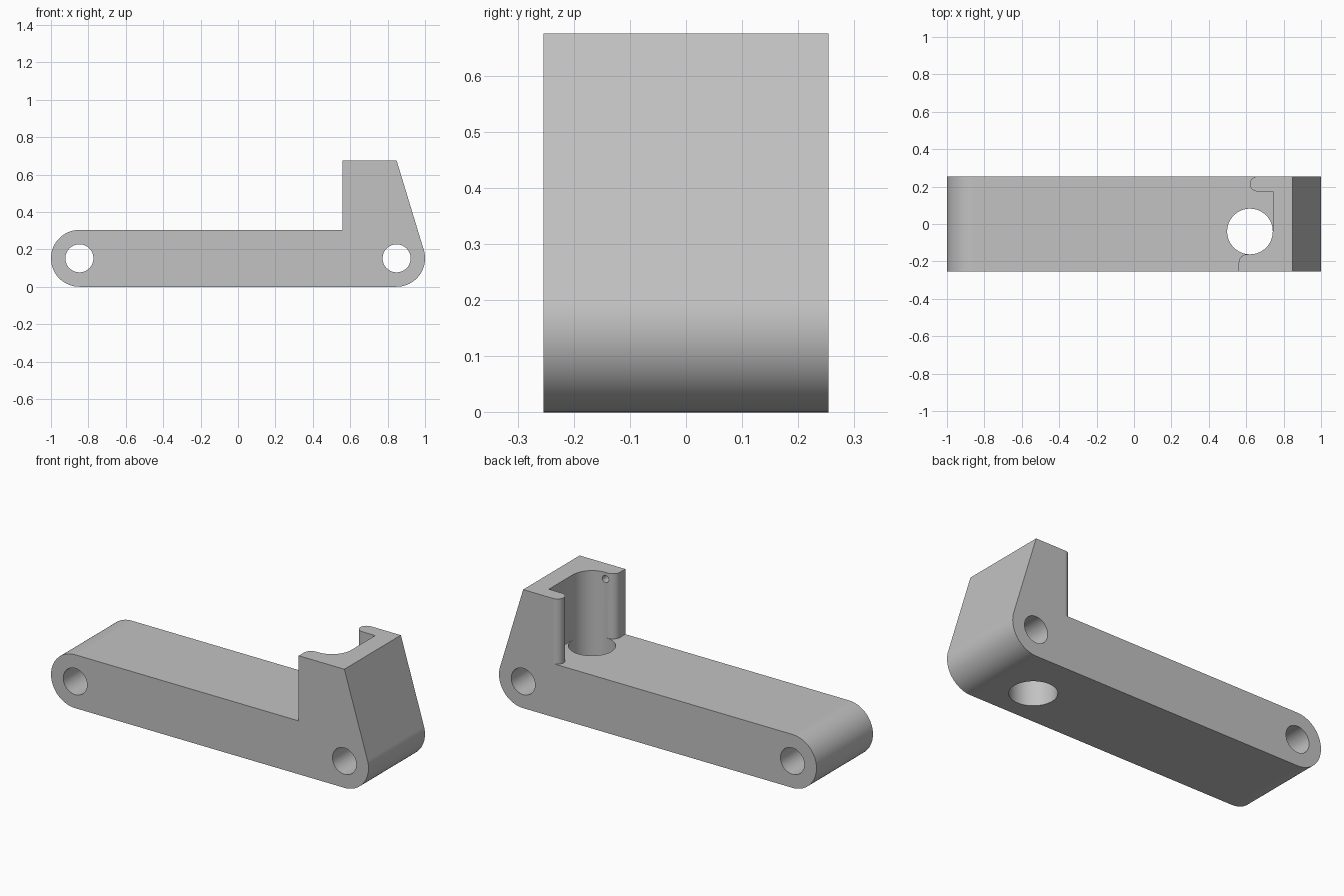
import bpy, bmesh
from math import sin, cos, acos, radians, degrees
from mathutils import Vector

cube = bpy.data.objects.get("Cube")
if cube:
    bpy.data.objects.remove(cube, do_unlink=True)

# Main dimensions
HALF_W = 0.254
R = 0.152            # end radius, bar is 2R thick
BAR_TOP = 2 * R
TOP = 0.675
LEFT_X, RIGHT_X = -0.848, 0.848
BORE = (0.62, -0.04)
BORE_R = 0.122

grey = bpy.data.materials.new("plain_grey")
grey.use_nodes = True
grey.diffuse_color = (0.54, 0.54, 0.54, 1)
grey.node_tree.nodes["Principled BSDF"].inputs["Base Color"].default_value = grey.diffuse_color


def arc(cx, cy, r, start, end, steps):
    angles = [radians(start + (end - start) * i / steps) for i in range(steps + 1)]
    return [(cx + r * cos(a), cy + r * sin(a)) for a in angles]


def prism(name, points, axis, low, high):
    """Extrude a 2D outline along y (outline in x, z) or z (outline in x, y)."""
    bm = bmesh.new()
    place = (lambda a, b: (a, low, b)) if axis == 'Y' else (lambda a, b: (a, b, low))
    face = bm.faces.new([bm.verts.new(place(*p)) for p in points])
    side = bmesh.ops.extrude_face_region(bm, geom=[face])["geom"]
    step = Vector((0, high - low, 0)) if axis == 'Y' else Vector((0, 0, high - low))
    bmesh.ops.translate(bm, vec=step, verts=[v for v in side if isinstance(v, bmesh.types.BMVert)])
    bmesh.ops.recalc_face_normals(bm, faces=bm.faces)
    mesh = bpy.data.meshes.new(name)
    bm.to_mesh(mesh)
    bm.free()
    mesh.materials.append(grey)
    obj = bpy.data.objects.new(name, mesh)
    bpy.context.collection.objects.link(obj)
    return obj


def round_cutter(name, cx, cy, r, axis, low, high, sides=64):
    return prism(name, arc(cx, cy, r, 0, 360, sides)[:-1], axis, low, high)


# Lever blank: rounded ends with a sloped back running up from the right end
slope = 90 - degrees(acos(R / (TOP - R)))
outline = [(LEFT_X, TOP)]
outline += arc(LEFT_X, R, R, 90, 270, 40)
outline += arc(RIGHT_X, R, R, -90, slope, 24)
outline += [(RIGHT_X, TOP)]
lever = prism("lever_body", outline, 'Y', -HALF_W, HALF_W)

# Clearance above the bar, leaving the hooked upright
lip, tip = 0.045, 0.04
clear = [(-1.1, -0.4), (0.56, -0.4)]
clear += arc(0.56 + lip, -0.207, lip, 180, 90, 12)
clear += [(BORE[0], -0.155), BORE, (BORE[0] + BORE_R, BORE[1]), (BORE[0] + BORE_R, 0.174)]
clear += arc(0.66, HALF_W - tip, tip, 270, 90, 20)
clear += [(0.66, 0.4), (-1.1, 0.4)]

cutters = [
    prism("clearance_cutter", clear, 'Z', BAR_TOP, 1),
    round_cutter("bore_cutter", *BORE, BORE_R, 'Z', -0.2, 1),
    round_cutter("left_pivot_cutter", LEFT_X, R, 0.075, 'Y', -0.5, 0.5),
    round_cutter("right_pivot_cutter", RIGHT_X, R, 0.075, 'Y', -0.5, 0.5),
    round_cutter("small_pin_hole_cutter", BORE[0], 0.637, 0.02, 'Y', -0.215, -0.1, 24),
]

bpy.ops.object.select_all(action='DESELECT')
bpy.context.view_layer.objects.active = lever
lever.select_set(True)
for cutter in cutters:
    cutter.hide_render = True
    mod = lever.modifiers.new(cutter.name, 'BOOLEAN')
    mod.operation = 'DIFFERENCE'
    mod.solver = 'EXACT'
    mod.object = cutter
    bpy.ops.object.modifier_apply(modifier=mod.name)
    bpy.data.objects.remove(cutter, do_unlink=True)

# Smooth the rounded surfaces, keep machined edges crisp
bpy.ops.object.shade_smooth_by_angle(angle=radians(25))
weighted = lever.modifiers.new("even_shading", 'WEIGHTED_NORMAL')
weighted.keep_sharp = True
